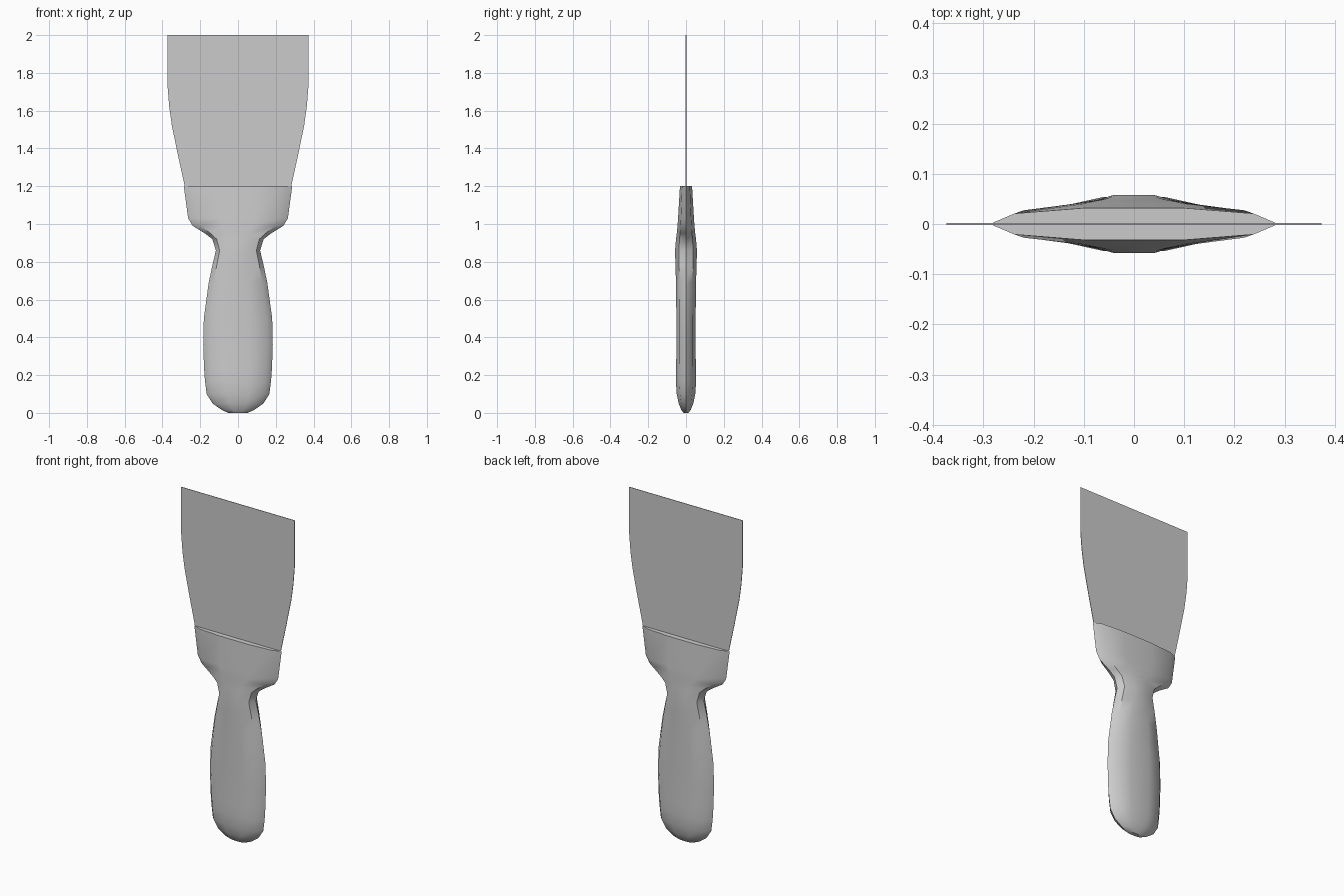
import bpy, bmesh, math

if "Cube" in bpy.data.objects:
    bpy.data.objects.remove(bpy.data.objects["Cube"])


def finish(name, bm, smooth_angle=None):
    bmesh.ops.recalc_face_normals(bm, faces=bm.faces[:])
    mesh = bpy.data.meshes.new(name)
    bm.to_mesh(mesh)
    bm.free()
    ob = bpy.data.objects.new(name, mesh)
    bpy.context.collection.objects.link(ob)
    if smooth_angle:
        bpy.ops.object.select_all(action='DESELECT')
        ob.select_set(True)
        bpy.context.view_layer.objects.active = ob
        bpy.ops.object.shade_smooth_by_angle(angle=math.radians(smooth_angle))
    return ob


# Handle: one lens-like section lofted through rings (z, half width, half depth)
QUARTER = [(1, 0), (0.83, 0.65), (0.34, 1)]
SECTION = (QUARTER + [(-x, y) for x, y in reversed(QUARTER)]
           + [(x * -1, -y) for x, y in QUARTER[1:]]
           + [(x, -y) for x, y in reversed(QUARTER[1:])])
RINGS = [
    (0.0, 0.050, 0.012), (0.015, 0.085, 0.025), (0.05, 0.135, 0.039),
    (0.10, 0.166, 0.049), (0.17, 0.175, 0.054), (0.24, 0.180, 0.052),
    (0.36, 0.184, 0.051), (0.50, 0.181, 0.051), (0.69, 0.155, 0.053),
    (0.78, 0.136, 0.056), (0.86, 0.117, 0.058), (0.92, 0.136, 0.053),
    (0.95, 0.175, 0.049), (0.99, 0.240, 0.045), (1.03, 0.264, 0.042),
    (1.20, 0.287, 0.032),
]
bm = bmesh.new()
loops = [[bm.verts.new((x * w, y * d, z)) for x, y in SECTION] for z, w, d in RINGS]
n = len(SECTION)
for a, b in zip(loops, loops[1:]):
    for i in range(n):
        j = (i + 1) % n
        bm.faces.new((a[i], a[j], b[j], b[i]))
bm.faces.new(loops[0])
bm.faces.new(loops[-1])
finish("handle", bm, 40)

# Blade: thin flared sheet, slightly sunk into the handle
EDGE = [(0.27, 1.17), (0.282, 1.20), (0.317, 1.36), (0.350, 1.52),
        (0.364, 1.62), (0.373, 1.73), (0.373, 2.0)]
T = 0.0015
bm = bmesh.new()
outline = EDGE + [(-x, z) for x, z in reversed(EDGE)]
face = bm.faces.new([bm.verts.new((x, -T, z)) for x, z in outline])
ext = bmesh.ops.extrude_face_region(bm, geom=[face], use_keep_orig=True)
for v in ext["geom"]:
    if isinstance(v, bmesh.types.BMVert):
        v.co.y = T
finish("blade", bm)
